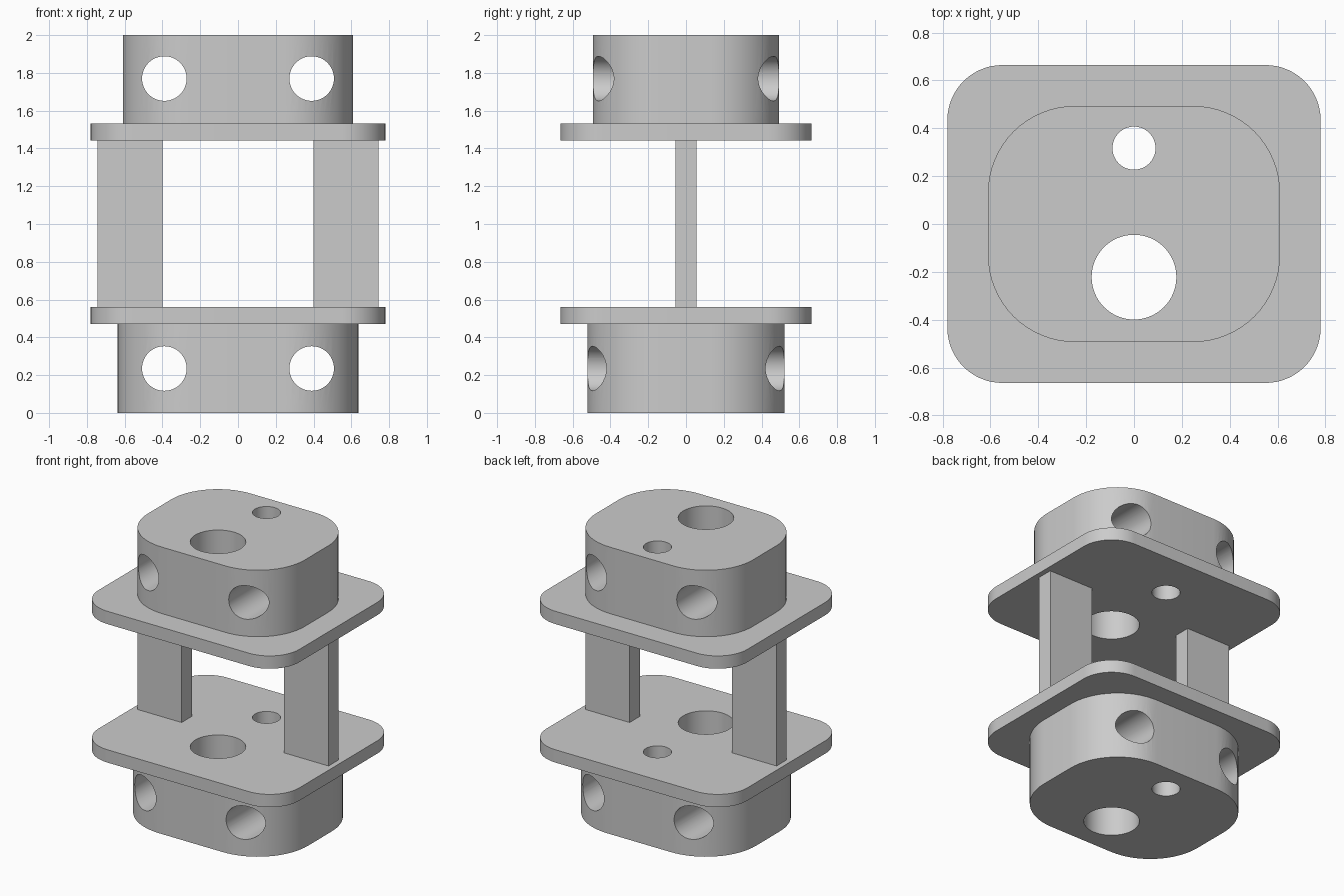
import bpy
import bmesh
from math import pi, sin, cos, radians
from mathutils import Matrix

cube = bpy.data.objects.get("Cube")
if cube:
    bpy.data.objects.remove(cube, do_unlink=True)

grey = bpy.data.materials.new("plain grey")
grey.use_nodes = True
colour = (0.6, 0.6, 0.6, 1)
grey.diffuse_color = colour
grey.node_tree.nodes["Principled BSDF"].inputs["Base Color"].default_value = colour


def add_object(name, bm):
    bmesh.ops.recalc_face_normals(bm, faces=bm.faces)
    mesh = bpy.data.meshes.new(name)
    bm.to_mesh(mesh)
    bm.free()
    mesh.materials.append(grey)
    obj = bpy.data.objects.new(name, mesh)
    bpy.context.collection.objects.link(obj)
    return obj


def rounded_slab(name, hx, hy, radius, z0, z1, steps=16):
    """Rounded rectangle, extruded upwards."""
    bm = bmesh.new()
    ring = []
    for corner, (sx, sy) in enumerate([(1, 1), (-1, 1), (-1, -1), (1, -1)]):
        for i in range(steps + 1):
            a = (corner + i / steps) * pi / 2
            ring.append(bm.verts.new((sx * (hx - radius) + radius * cos(a),
                                      sy * (hy - radius) + radius * sin(a), z0)))
    base = bm.faces.new(ring)
    top = bmesh.ops.extrude_face_region(bm, geom=[base])["geom"]
    bmesh.ops.translate(bm, vec=(0, 0, z1 - z0),
                        verts=[v for v in top if isinstance(v, bmesh.types.BMVert)])
    return add_object(name, bm)


def cylinder_cutter(name, radius, centre, along_y=False):
    bm = bmesh.new()
    turn = Matrix.Rotation(pi / 2 if along_y else 0, 4, "X")
    bmesh.ops.create_cone(bm, cap_ends=True, segments=64, radius1=radius, radius2=radius,
                          depth=5, matrix=Matrix.Translation(centre) @ turn)
    obj = add_object(name, bm)
    obj.hide_render = True
    return obj


def cut(obj, cutters):
    bpy.ops.object.select_all(action="DESELECT")
    bpy.context.view_layer.objects.active = obj
    obj.select_set(True)
    for cutter in cutters:
        mod = obj.modifiers.new("hole", "BOOLEAN")
        mod.operation = "DIFFERENCE"
        mod.solver = "EXACT"
        mod.object = cutter
        bpy.ops.object.modifier_apply(modifier=mod.name)
    bpy.ops.object.shade_smooth_by_angle(angle=radians(30))


# Bores: two vertical, and a crosswise pair through each block
vertical = [cylinder_cutter("large_bore", 0.177, (0, -0.222, 1)),
            cylinder_cutter("small_bore", 0.09, (0, 0.317, 1))]
low_cross = [cylinder_cutter("low_cross_bore", 0.118, (x, 0, 0.235), True) for x in (-0.39, 0.39)]
high_cross = [cylinder_cutter("high_cross_bore", 0.118, (x, 0, 1.77), True) for x in (-0.39, 0.39)]

# Blocks and flange plates
cut(rounded_slab("lower_block", 0.637, 0.522, 0.39, 0, 0.47), vertical + low_cross)
cut(rounded_slab("lower_plate", 0.78, 0.664, 0.23, 0.47, 0.56), vertical)
cut(rounded_slab("upper_plate", 0.78, 0.664, 0.23, 1.443, 1.533), vertical)
cut(rounded_slab("upper_block", 0.61, 0.493, 0.363, 1.533, 2), vertical + high_cross)

# Posts joining the plates
for name, side in (("left_post", 1), ("right_post", -1)):
    bm = bmesh.new()
    bmesh.ops.create_cube(bm, size=1, matrix=Matrix.Translation((side * 0.571, 0, 1.0015))
                          @ Matrix.Diagonal((0.345, 0.113, 0.883, 1)))
    add_object(name, bm)

for cutter in vertical + low_cross + high_cross:
    bpy.data.objects.remove(cutter, do_unlink=True)
